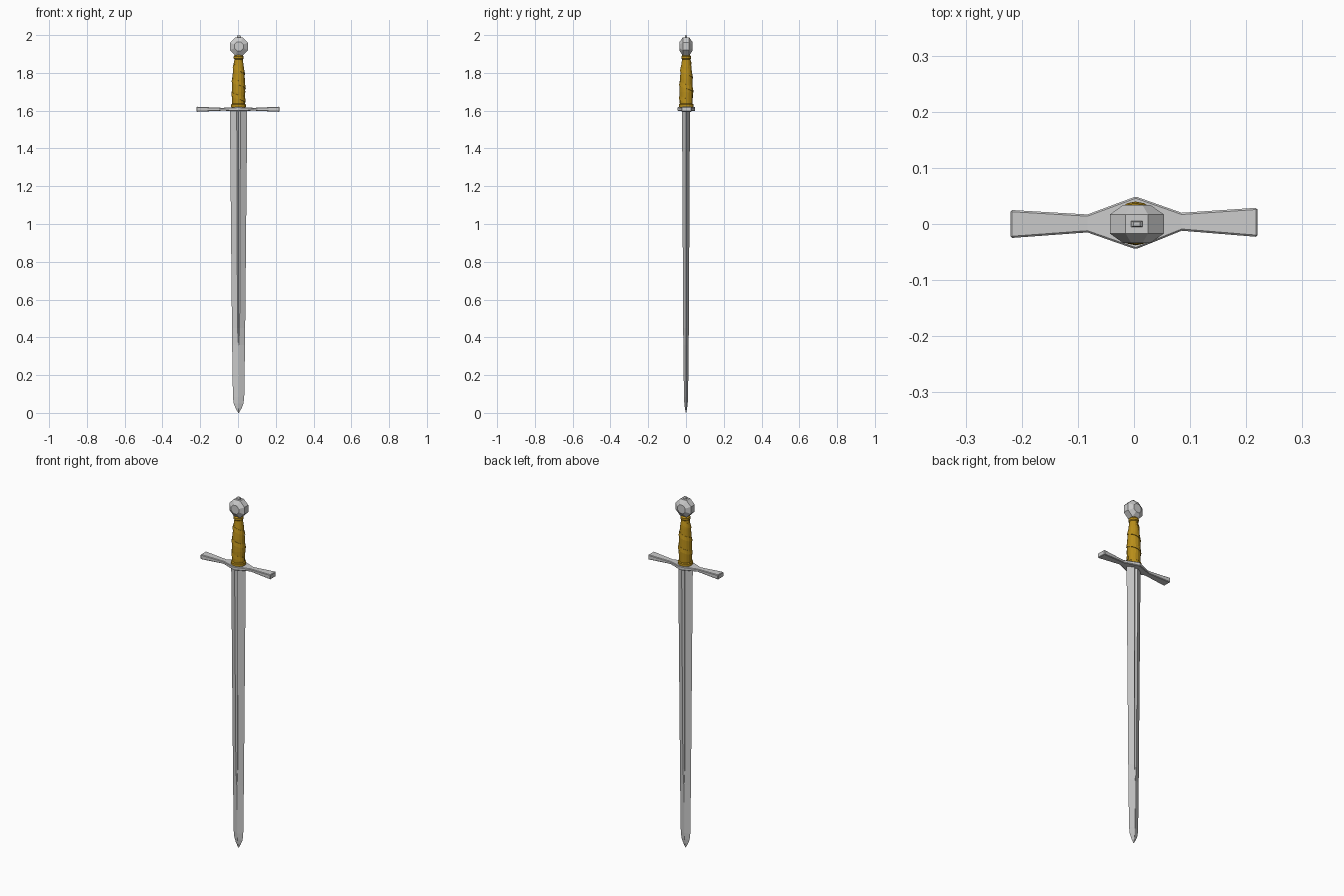
import bpy, bmesh, math

if "Cube" in bpy.data.objects:
    bpy.data.objects.remove(bpy.data.objects["Cube"])

def make(name, verts, faces, mat=None):
    me = bpy.data.meshes.new(name)
    bm = bmesh.new()
    vs = [bm.verts.new(v) for v in verts]
    for f in faces:
        bm.faces.new([vs[i] for i in f])
    bmesh.ops.recalc_face_normals(bm, faces=bm.faces)
    bm.to_mesh(me)
    bm.free()
    ob = bpy.data.objects.new(name, me)
    bpy.context.collection.objects.link(ob)
    if mat:
        me.materials.append(mat)
    return ob

def loft(name, rings, mat=None):
    """Skin a list of equal-sized rings and cap both ends."""
    n = len(rings[0])
    verts = [v for r in rings for v in r]
    faces = [(k*n + i, k*n + (i+1) % n, (k+1)*n + (i+1) % n, (k+1)*n + i)
             for k in range(len(rings) - 1) for i in range(n)]
    faces += [tuple(range(n)), tuple(range(len(verts) - n, len(verts)))]
    return make(name, verts, faces, mat)

def circle(r, z, n, cx=0.003, cy=0.001):
    return [(cx + r*math.cos(2*math.pi*i/n), cy + r*math.sin(2*math.pi*i/n), z)
            for i in range(n)]

leather = bpy.data.materials.new("leather")
leather.diffuse_color = (0.48, 0.27, 0.01, 1)
leather.use_nodes = True
leather.node_tree.nodes["Principled BSDF"].inputs["Base Color"].default_value = leather.diffuse_color

# Blade: diamond section with a central groove that runs out near the tip
def blade_ring(z, h, t, f, d):
    pts = [(h, 0), (f, t), (0, t - d), (-f, t), (-h, 0), (-f, -t), (0, d - t), (f, -t)]
    return [(x + 0.003, y, z) for x, y in pts]

loft("blade", [blade_ring(*s) for s in (
    (0.0, 0.002, 0.001, 0.0005, 0), (0.025, 0.016, 0.006, 0.001, 0),
    (0.05, 0.026, 0.009, 0.001, 0), (0.085, 0.030, 0.011, 0.001, 0),
    (0.36, 0.034, 0.014, 0.001, 0), (0.45, 0.035, 0.015, 0.006, 0.005),
    (1.605, 0.046, 0.021, 0.010, 0.010))])

# Crossguard: flared arms with a pointed middle
guard = loft("crossguard", [
    [(x, y - w, z0), (x, y + w, z0), (x, y + w, z1), (x, y - w, z1)]
    for x, y, w, z0, z1 in (
        (-0.22, 0.0, 0.025, 1.594, 1.621), (-0.083, 0.001, 0.016, 1.600, 1.615),
        (0.003, 0.002, 0.047, 1.598, 1.619), (0.085, 0.004, 0.016, 1.600, 1.615),
        (0.22, 0.003, 0.026, 1.594, 1.621))])
bev = guard.modifiers.new("bevel", 'BEVEL')
bev.width = 0.003
bev.segments = 1
bev.limit_method = 'ANGLE'

# Grip core with end collars
profile = [(0.036, 1.615), (0.039, 1.62), (0.039, 1.633), (0.034, 1.637), (0.0355, 1.70),
           (0.033, 1.77), (0.028, 1.83), (0.022, 1.872), (0.026, 1.876),
           (0.026, 1.887), (0.020, 1.895)]
loft("grip", [circle(r, z, 16) for r, z in profile], leather)

# Spiral leather wrap: a wide ribbon with one raised edge
def grip_radius(z):
    for (r0, z0), (r1, z1) in zip(profile[3:7], profile[4:8]):
        if z <= z1:
            return r0 + (r1 - r0)*(z - z0)/(z1 - z0)
    return profile[7][0]

pitch, turns, n = 0.075, 2.75, 16
rings = []
for i in range(int(turns*n) + 1):
    a = -2*math.pi*i/n
    z = 1.642 + pitch*i/n
    ring = []
    for dz, dr in ((0, -0.004), (0, 0.0035), (0.022, 0.001), (0.022, -0.004)):
        r = grip_radius(z + dz) + dr
        ring.append((0.003 + r*math.cos(a), 0.001 + r*math.sin(a), z + dz))
    rings.append(ring)
loft("grip_wrap", rings, leather)

# Pommel: faceted octagonal wheel facing the front
def wheel_ring(r, y):
    return [(0.005 + r*math.cos(math.pi*(i + 0.5)/4), y,
             1.94 + r*math.sin(math.pi*(i + 0.5)/4)) for i in range(8)]

loft("pommel", [wheel_ring(0.026, -0.034), wheel_ring(0.052, -0.017),
                wheel_ring(0.052, 0.017), wheel_ring(0.026, 0.034)])

# Rivet block on top of the pommel
loft("pommel_nut", [[(0.005 + sx*w, sy*w*0.55, z) for sx, sy in
                     ((-1, -1), (1, -1), (1, 1), (-1, 1))]
                    for w, z in ((0.010, 1.98), (0.010, 1.996), (0.006, 2.0))])
